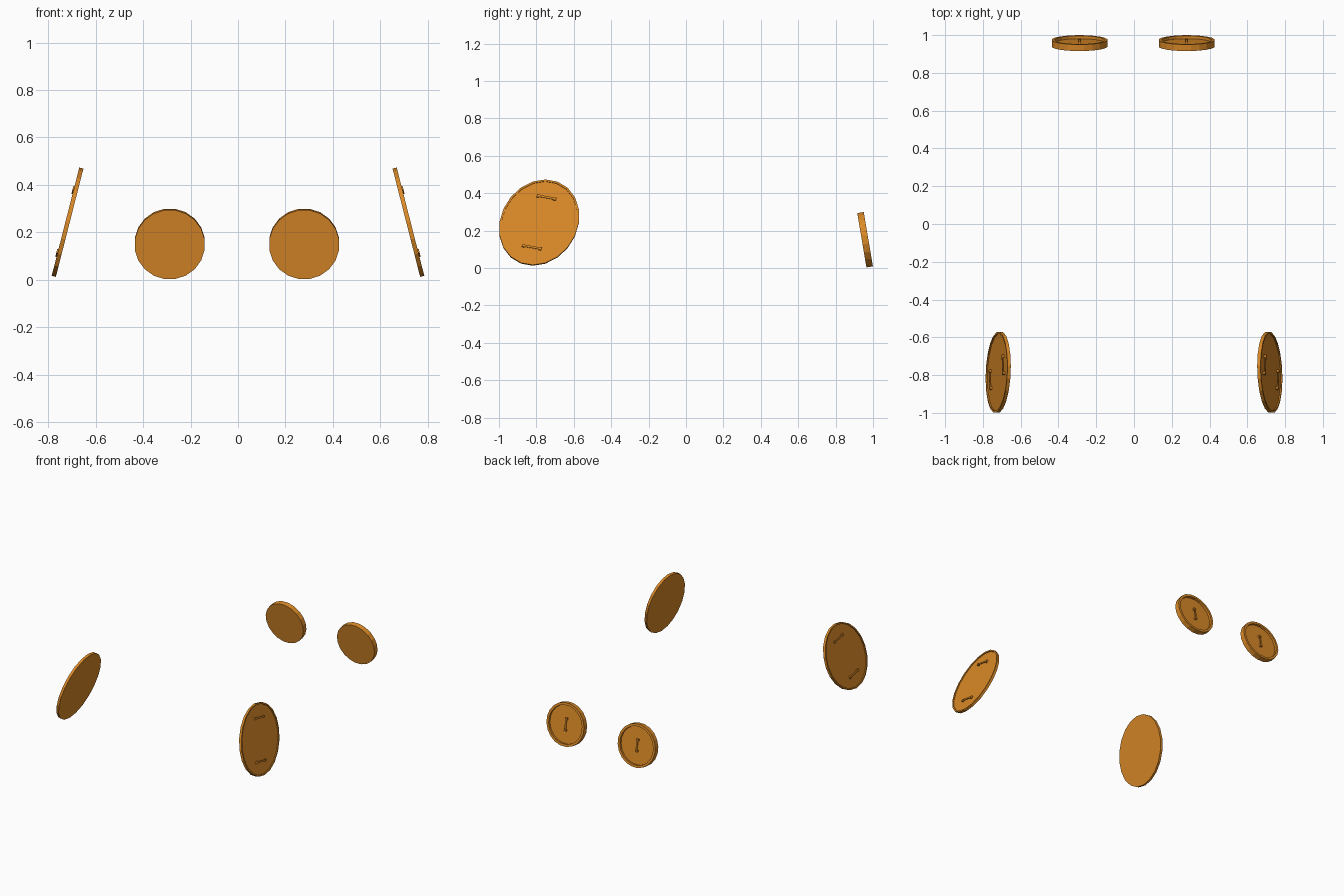
import bpy, bmesh, math
from mathutils import Vector, Matrix

if "Cube" in bpy.data.objects:
    bpy.data.objects.remove(bpy.data.objects["Cube"])

SIDES = 20
wood = bpy.data.materials.new("warm_wood")
wood.diffuse_color = (0.70, 0.25, 0.02, 1)
wood.use_nodes = True
wood.node_tree.nodes["Principled BSDF"].inputs["Base Color"].default_value = wood.diffuse_color


def finish(name, bm, frame):
    """Place local geometry with a (possibly sheared) frame and make an object."""
    bmesh.ops.transform(bm, matrix=frame, verts=bm.verts)
    bmesh.ops.recalc_face_normals(bm, faces=bm.faces)
    mesh = bpy.data.meshes.new(name)
    bm.to_mesh(mesh)
    bm.free()
    mesh.materials.append(wood)
    ob = bpy.data.objects.new(name, mesh)
    bpy.context.collection.objects.link(ob)


def make_frame(origin, u, v, n):
    m = Matrix((u, v, n)).transposed().to_4x4()
    m.translation = Vector(origin)
    return m


def disc(name, frame, ru, rv, thick, rim, depth):
    """Flat plate with a raised rim on its +n side."""
    bm = bmesh.new()
    h = thick / 2
    rings = []
    for inset, z in ((0, -h), (0, h), (rim, h), (rim, h - depth)):
        rings.append([bm.verts.new(((ru - inset) * math.cos(a), (rv - inset) * math.sin(a), z))
                      for a in (2 * math.pi * (i + 0.5) / SIDES for i in range(SIDES))])
    for lo, hi in zip(rings, rings[1:]):
        for i in range(SIDES):
            j = (i + 1) % SIDES
            bm.faces.new((lo[i], lo[j], hi[j], hi[i]))
    bm.faces.new(rings[0][::-1])
    bm.faces.new(rings[-1])
    finish(name, bm, frame)


def handle(name, frame, centre, length, floor, height, vertical):
    """Thin grip carried by two end posts."""
    bm = bmesh.new()

    def box(along, size_along, width, z0, z1):
        pos, size = (along, 0), (size_along, width)
        if vertical:
            pos, size = pos[::-1], size[::-1]
        m = (Matrix.Translation((centre[0] + pos[0], centre[1] + pos[1], (z0 + z1) / 2))
             @ Matrix.Diagonal((size[0], size[1], z1 - z0, 1)))
        bmesh.ops.create_cube(bm, size=1, matrix=m)

    post = 0.014
    top = floor + height
    for s in (-1, 1):
        box(s * (length - post) / 2, post, 0.016, floor - 0.002, top)
    box(0, length - post, 0.011, top - 0.006, top - 0.001)
    finish(name, bm, frame)


# Two small round discs at the back, leaning forward
t = math.radians(9.6)
for side, x in (("left", -0.288), ("right", 0.279)):
    f = make_frame((x, 0.9575, 0.151), (-1, 0, 0),
                   (0, -math.sin(t), math.cos(t)), (0, math.cos(t), math.sin(t)))
    disc("small_disc_" + side, f, 0.149, 0.149, 0.035, 0.017, 0.016)
    handle("small_handle_" + side, f, (0, 0), 0.09, 0.0015, 0.015, True)

# Two large skewed oval discs at the sides, leaning inward
t = math.radians(14.3)
for side, s in (("left", -1), ("right", 1)):
    y_axis = Vector((0, 1, 0))
    w_axis = Vector((-s * math.sin(t), 0, math.cos(t)))
    u = y_axis * 0.983 - w_axis * 0.183
    v = y_axis * 0.276 + w_axis * 0.961
    f = make_frame((s * 0.719, -0.785, 0.2425), u, v,
                   (s * math.cos(t), 0, math.sin(t)))
    disc("large_disc_" + side, f, 0.2076, 0.242, 0.018, 0.010, 0.007)
    for place, q in (("upper", 0.143), ("lower", -0.143)):
        handle("large_handle_%s_%s" % (place, side), f, (0, q), 0.105, 0.002, 0.012, False)
